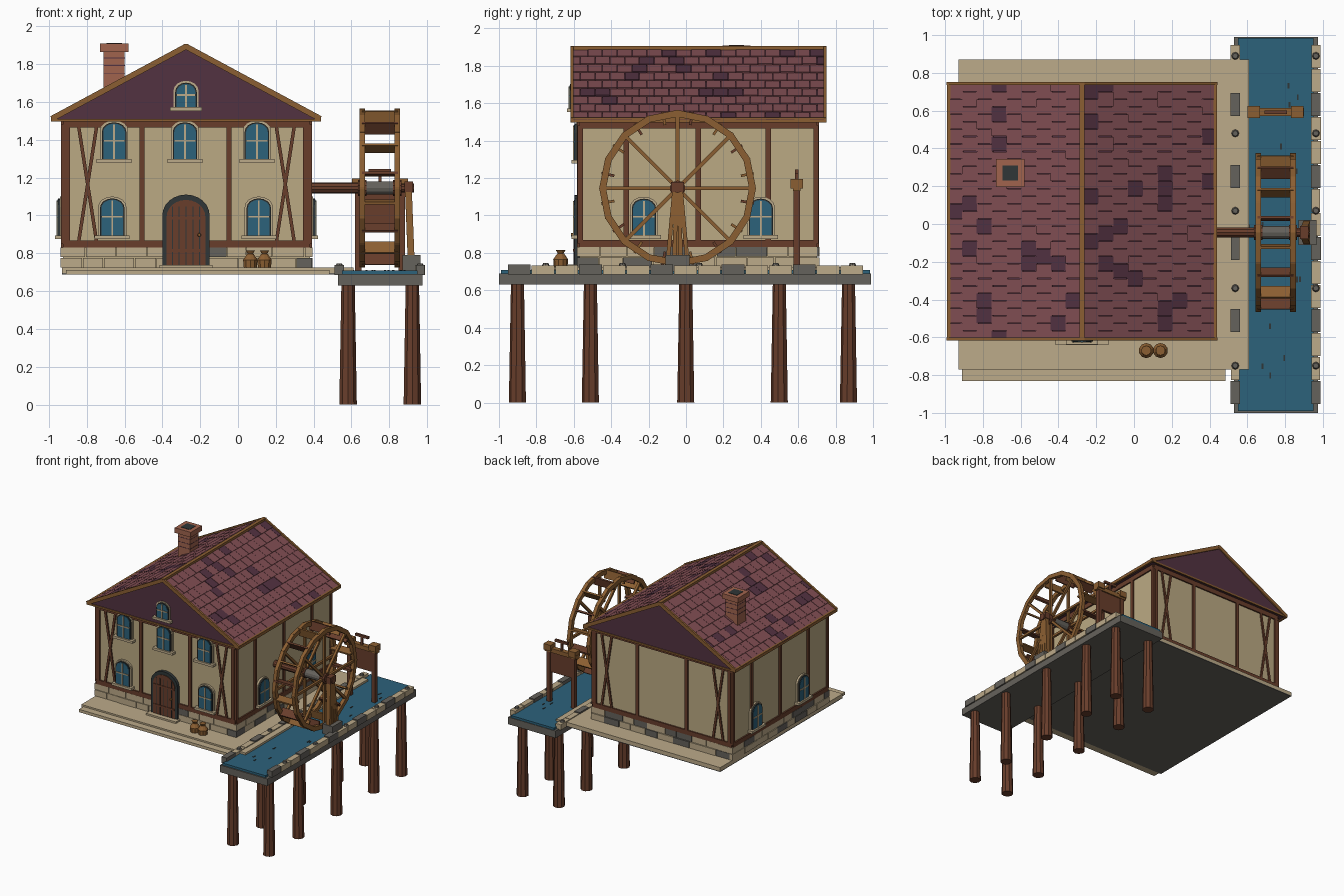
import bpy, bmesh, math, random
from mathutils import Matrix, Vector

random.seed(4)
if "Cube" in bpy.data.objects:
    bpy.data.objects.remove(bpy.data.objects["Cube"])

# Palette
PALETTE = {"plaster": "BAA882", "timber": "68402F", "wood": "8A5F35", "grey_stone": "65625C",
           "water_blue": "30627A", "brick": "A0644F", "roof_tile": "804F54", "dark_tile": "533543",
           "dark_iron": "33393A", "pale_stone": "BBA988"}
NAMES = list(PALETTE)
MATS = []
for name, code in PALETTE.items():
    rgb = [(int(code[i:i + 2], 16) / 255) ** 2.2 for i in (0, 2, 4)] + [1]
    m = bpy.data.materials.new(name)
    m.use_nodes = True
    m.diffuse_color = rgb
    bsdf = m.node_tree.nodes["Principled BSDF"]
    bsdf.inputs["Base Color"].default_value = rgb
    bsdf.inputs["Roughness"].default_value = 0.9
    MATS.append(m)


class Part:
    """Collects solids of several colours into one named object."""
    def __init__(self, name):
        self.name, self.bm = name, bmesh.new()

    def paint(self, verts, mat):
        for f in {f for v in verts for f in v.link_faces}:
            f.material_index = NAMES.index(mat)

    def box(self, lo, hi, mat, xf=Matrix()):
        lo, hi = Vector(lo), Vector(hi)
        m = xf @ Matrix.Translation((lo + hi) / 2) @ Matrix.Diagonal((*(hi - lo), 1))
        self.paint(bmesh.ops.create_cube(self.bm, size=1, matrix=m)["verts"], mat)

    def beam(self, a, b, w, d, mat, up=(0, 0, 1)):
        # Bar from a to b; d is measured along 'up', w across it
        a, b = Vector(a), Vector(b)
        z = (b - a).normalized()
        x = Vector(up).cross(z).normalized()
        rot = Matrix((x, z.cross(x), z)).transposed().to_4x4()
        self.box((-w / 2, -d / 2, 0), (w / 2, d / 2, (b - a).length), mat, Matrix.Translation(a) @ rot)

    def rod(self, a, b, r1, r2, mat, n=10):
        a, b = Vector(a), Vector(b)
        rot = (b - a).to_track_quat("Z", "Y").to_matrix().to_4x4()
        v = bmesh.ops.create_cone(self.bm, cap_ends=True, segments=n, radius1=r1, radius2=r2,
                                  depth=(b - a).length, matrix=Matrix.Translation((a + b) / 2) @ rot)
        self.paint(v["verts"], mat)

    def prism(self, pts, z0, z1, mat, xf=Matrix()):
        lo = [self.bm.verts.new(xf @ Vector((x, y, z0))) for x, y in pts]
        hi = [self.bm.verts.new(xf @ Vector((x, y, z1))) for x, y in pts]
        self.bm.faces.new(lo[::-1])
        self.bm.faces.new(hi)
        for i in range(len(pts)):
            j = (i + 1) % len(pts)
            self.bm.faces.new((lo[i], lo[j], hi[j], hi[i]))
        self.paint(lo + hi, mat)

    def done(self):
        bmesh.ops.recalc_face_normals(self.bm, faces=self.bm.faces)
        me = bpy.data.meshes.new(self.name)
        self.bm.to_mesh(me)
        self.bm.free()
        for m in MATS:
            me.materials.append(m)
        ob = bpy.data.objects.new(self.name, me)
        bpy.context.collection.objects.link(ob)
        return ob


def arch(w, h, rise, n=8):
    pts = [(-w / 2, 0), (w / 2, 0)]
    return pts + [(w / 2 * math.cos(math.pi * i / n), h - rise + rise * math.sin(math.pi * i / n))
                  for i in range(n + 1)]


def wall_frame(origin, along, out):
    # Local x runs along the wall, y up, z outward
    m = Matrix((along, (0, 0, 1), out)).transposed().to_4x4()
    return Matrix.Translation(origin) @ m


X0, X1, Y0, Y1 = -0.925, 0.38, -0.57, 0.70
XM, YM = (X0 + X1) / 2, (Y0 + Y1) / 2
FRONT = wall_frame((XM, Y0, 0), (1, 0, 0), (0, -1, 0))
BACK = wall_frame((XM, Y1, 0), (-1, 0, 0), (0, 1, 0))
RIGHT = wall_frame((X1, YM, 0), (0, 1, 0), (1, 0, 0))
LEFT = wall_frame((X0, YM, 0), (0, -1, 0), (-1, 0, 0))
SIDES = [(FRONT, (X1 - X0) / 2), (BACK, (X1 - X0) / 2), (RIGHT, (Y1 - Y0) / 2), (LEFT, (Y1 - Y0) / 2)]

# Ground slab and front step
p = Part("ground_slab")
p.box((-0.93, -0.77, 0.695), (0.61, 0.87, 0.725), "pale_stone")
p.box((-0.93, -0.77, 0.688), (0.61, 0.87, 0.695), "grey_stone")
p.box((-0.91, -0.83, 0.688), (0.484, -0.77, 0.712), "pale_stone")
p.done()

# Plaster walls
p = Part("walls")
p.box((X0, Y0, 0.72), (X1, Y1, 1.52), "plaster")
p.done()

# Two courses of foundation blocks
p = Part("foundation")
for xf, half in SIDES:
    for row in range(2):
        u = -half - 0.012
        while u < half:
            e = min(u + random.uniform(0.1, 0.17), half + 0.012)
            z = 0.725 + row * 0.055
            p.box((u, z, -0.02), (e - 0.004, z + 0.051, random.uniform(0.01, 0.015)),
                  "grey_stone" if random.random() < 0.2 else "pale_stone", xf)
            u = e
p.done()

# Timber framing with narrow crossed braces on the gable ends
p = Part("timber_frame")
for k, (xf, half) in enumerate(SIDES):
    p.box((-half, 0.83, -0.01), (half, 0.868, 0.012), "timber", xf)
    p.box((-half, 1.465, -0.01), (half, 1.505, 0.012), "timber", xf)
    inner = [-0.235, 0.225] if k < 2 else [-0.385, 0, 0.375]
    edge = half - 0.022 if k < 2 else half - 0.005
    for u in inner + [-edge, edge]:
        p.box((u - 0.014, 0.85, -0.01), (u + 0.014, 1.48, 0.012), "timber", xf)
    if k < 2:
        for s in (-1, 1):
            for a, b in ((0.57, 0.475), (0.475, 0.57)):
                p.beam(xf @ Vector((s * a, 0.86, 0.004)), xf @ Vector((s * b, 1.47, 0.004)),
                       0.018, 0.014, "timber", xf.to_3x3() @ Vector((0, 0, 1)))
p.done()


# Arched windows
def window(name, xf, u, z, h=0.19, w=0.115, lift=0.0):
    p = Part(name)
    m = xf @ Matrix.Translation((u, z, lift))
    p.prism(arch(w + 0.034, h + 0.017, 0.055), -0.01, 0.016, "pale_stone", m)
    p.prism(arch(w + 0.014, h + 0.007, 0.05), -0.01, 0.026, "dark_iron", m)
    p.prism(arch(w, h, 0.045), 0, 0.029, "water_blue", m)
    p.box((-0.005, 0, 0.02), (0.005, h - 0.005, 0.034), "pale_stone", m)
    p.box((-w / 2, h * 0.5, 0.02), (w / 2, h * 0.5 + 0.009, 0.034), "pale_stone", m)
    p.box((-w / 2 - 0.035, -0.018, -0.01), (w / 2 + 0.035, 0.002, 0.042), "pale_stone", m)
    p.done()


for i, x in enumerate((-0.655, -0.28, 0.10)):
    window(f"upper_window_{i + 1}", FRONT, x - XM, 1.295)
for i, x in enumerate((-0.665, 0.11)):
    window(f"lower_window_{i + 1}", FRONT, x - XM, 0.893)
window("gable_window", FRONT, -0.275 - XM, 1.57, 0.125, 0.1, 0.025)
for side, xf, s in (("right", RIGHT, 1), ("left", LEFT, -1)):
    for i, y in enumerate((-0.225, 0.40)):
        window(f"{side}_window_{i + 1}", xf, s * (y - YM), 0.893)

# Planked arched door
p = Part("door")
m = FRONT @ Matrix.Translation((-0.275 - XM, 0.727, 0))
p.prism(arch(0.25, 0.383, 0.11, 12), -0.01, 0.026, "dark_iron", m)
p.prism(arch(0.205, 0.355, 0.09, 12), 0, 0.03, "timber", m)
for i in range(-2, 3):
    p.box((i * 0.036 - 0.0025, 0.01, 0.02), (i * 0.036 + 0.0025, 0.32, 0.032), "dark_iron", m)
for z in (0.08, 0.25):
    p.box((-0.1, z, 0.02), (0.1, z + 0.014, 0.034), "timber", m)
p.rod(m @ Vector((0.07, 0.17, 0.03)), m @ Vector((0.07, 0.17, 0.045)), 0.01, 0.008, "wood", 8)
p.box((-0.14, -0.005, 0), (0.14, 0.012, 0.07), "pale_stone", m)
p.done()

# Roof core with purple gables
RX, RZ, EX, EZ = -0.275, 1.885, 0.705, 1.505
RY0, RY1 = -0.605, 0.74
p = Part("roof_core")
core = wall_frame((RX, 0, 0), (1, 0, 0), (0, -1, 0))
p.prism([(-EX, EZ), (EX, EZ), (0, RZ)], -RY1, -RY0, "dark_tile", core)
p.done()

# Overlapping shingles, staggered row by row
p = Part("roof_tiles")
slope = math.hypot(EX, RZ - EZ)
ROWS, COLS = 9, 17
dr, dc = slope / ROWS, (RY1 - RY0) / COLS
for s in (-1, 1):
    down = Vector((s * EX, 0, EZ - RZ)).normalized()
    across = Vector((0, 1, 0))
    normal = Vector((s * (RZ - EZ), 0, EX)).normalized()
    rot = Matrix((down, across, normal)).transposed().to_4x4()
    for r in range(ROWS):
        for c in range(COLS + r % 2):
            a = max(RY0, RY0 + (c - 0.5 * (r % 2)) * dc)
            b = min(RY1, RY0 + (c + 1 - 0.5 * (r % 2)) * dc)
            tilt = Matrix.Translation(Vector((RX, 0, RZ)) + down * dr * r) @ rot @ Matrix.Rotation(-0.06, 4, "Y")
            p.box((0, a + 0.0015, -0.008), (dr + 0.004, b - 0.0015, random.uniform(0.006, 0.009)),
                  "dark_tile" if random.random() < 0.13 else "roof_tile", tilt)
p.done()

# Wooden trim on verges, eaves and ridge
p = Part("roof_trim")
for s in (-1, 1):
    for y in (RY0 - 0.005, RY1 + 0.003):
        p.beam((RX, y, RZ + 0.008), (RX + s * (EX + 0.005), y, EZ + 0.006), 0.016, 0.03, "wood",
               (s * (RZ - EZ), 0, EX))
    x = RX + s * EX
    p.box((x - 0.009, RY0 - 0.01, EZ - 0.008), (x + 0.009, RY1 + 0.01, EZ + 0.018), "wood")
for y in (RY0 - 0.004, RY1):
    p.box((RX - EX, y - 0.004, EZ - 0.008), (RX + EX, y + 0.008, EZ + 0.006), "wood")
p.box((RX - 0.014, RY0 - 0.012, RZ), (RX + 0.014, RY1 + 0.012, RZ + 0.021), "wood")
p.done()

# Chimney
p = Part("chimney")
cx, cy = -0.655, 0.27
for h, z0, z1, mat in ((0.056, 1.64, 1.875, "brick"), (0.075, 1.865, 1.908, "brick"),
                       (0.041, 1.9, 1.911, "dark_iron")):
    p.box((cx - h, cy - h, z0), (cx + h, cy + h, z1), mat)
for z in (1.75, 1.79, 1.83):
    p.box((cx - 0.0575, cy - 0.0575, z), (cx + 0.0575, cy + 0.0575, z + 0.004), "dark_tile")
p.done()

# Raised canal: trough, water, rim stones, flecks
p = Part("canal")
p.box((0.53, -1, 0.63), (0.975, 0.99, 0.69), "grey_stone")
p.box((0.55, -0.99, 0.685), (0.95, 0.985, 0.708), "water_blue")
for i in range(14):
    x, y = random.uniform(0.6, 0.9), random.uniform(-0.95, 0.95)
    p.box((x, y, 0.7), (x + 0.01, y + 0.03, 0.711), "dark_iron")
p.done()
p = Part("canal_rim_stones")
for x in (0.536, 0.963):
    y = -0.955
    for i in range(15):
        grey = i % 3 == 0
        w = random.uniform(0.022, 0.026)
        p.box((x - w, y + 0.003, 0.685), (x + w, y + 0.124, 0.738 if grey else 0.732),
              "grey_stone" if grey else "pale_stone")
        y += 0.127
    for i in range(5):
        p.rod((x, -0.75 + i * 0.41, 0.73), (x, -0.75 + i * 0.41, 0.746), 0.021, 0.014, "grey_stone", 8)
p.done()

# Piles
p = Part("canal_piles")
for x in (0.582, 0.922):
    for y in (-0.9, -0.51, 0, 0.5, 0.87):
        p.rod((x, y, 0), (x, y, 0.635), 0.047, 0.036, "timber", 9)
p.done()

# Water wheel: two felloe rings, spokes and paddles
WC, R, N = Vector((0, -0.045, 1.145)), 0.42, 16


def rim(x, r, a):
    return Vector((x, WC.y + r * math.cos(a), WC.z + r * math.sin(a)))


p = Part("water_wheel")
step = 2 * math.pi / N
for x in (0.657, 0.842):
    for i in range(N):
        a = i * step
        p.beam(rim(x, R - 0.018, a - 0.015), rim(x, R - 0.018, a + step + 0.015),
               0.036, 0.03, "wood", (1, 0, 0))
        if i % 2 == 0:
            p.beam(rim(x, 0.02, a), rim(x, R - 0.03, a), 0.02, 0.02, "wood", (1, 0, 0))
    p.rod((x - 0.022, WC.y, WC.z), (x + 0.022, WC.y, WC.z), 0.042, 0.042, "timber", 10)
for i in range(N):
    a = (i + 0.5) * step
    p.beam(rim(0.75, R - 0.075, a), rim(0.75, R - 0.005, a), 0.014, 0.19, "timber" if i % 2 else "wood", (1, 0, 0))
p.done()

# Axle and its outer trestle
p = Part("wheel_axle")
p.rod((0.36, WC.y, WC.z), (0.66, WC.y, WC.z), 0.029, 0.029, "timber")
p.rod((0.66, WC.y, WC.z), (0.84, WC.y, WC.z), 0.035, 0.035, "grey_stone", 12)
p.rod((0.84, WC.y, WC.z), (0.93, WC.y, WC.z), 0.024, 0.024, "timber")
p.done()
p = Part("axle_trestle")
p.box((0.87, -0.11, 0.7), (0.965, 0.02, 0.79), "grey_stone")
for dy in (-0.05, -0.017, 0.017, 0.05):
    p.beam((0.915, WC.y + dy, 0.78), (0.9, WC.y + dy * 0.3, 1.16), 0.022, 0.036, "wood", (1, 0, 0))
p.box((0.88, -0.08, 1.125), (0.925, -0.01, 1.18), "timber")
p.done()

# Sluice gate
p = Part("sluice_gate")
for x in (0.635, 0.865):
    p.box((x - 0.017, 0.575, 0.69), (x + 0.017, 0.61, 1.16), "timber")
    p.box((x - 0.033, 0.56, 1.145), (x + 0.033, 0.625, 1.195), "wood")
p.box((0.6, 0.572, 1.13), (0.9, 0.613, 1.165), "wood")
p.box((0.645, 0.582, 0.96), (0.855, 0.602, 1.13), "timber")
p.box((0.742, 0.583, 1.1), (0.758, 0.601, 1.245), "timber")
p.box((0.69, 0.583, 1.225), (0.81, 0.601, 1.245), "timber")
p.done()

# Grain sacks by the door
p = Part("grain_sacks")
for x in (0.065, 0.14):
    for z0, z1, r0, r1 in ((0.722, 0.765, 0.036, 0.04), (0.765, 0.797, 0.04, 0.018), (0.797, 0.815, 0.015, 0.026)):
        p.rod((x, -0.67, z0), (x, -0.67, z1), r0, r1, "wood", 10)
p.done()
